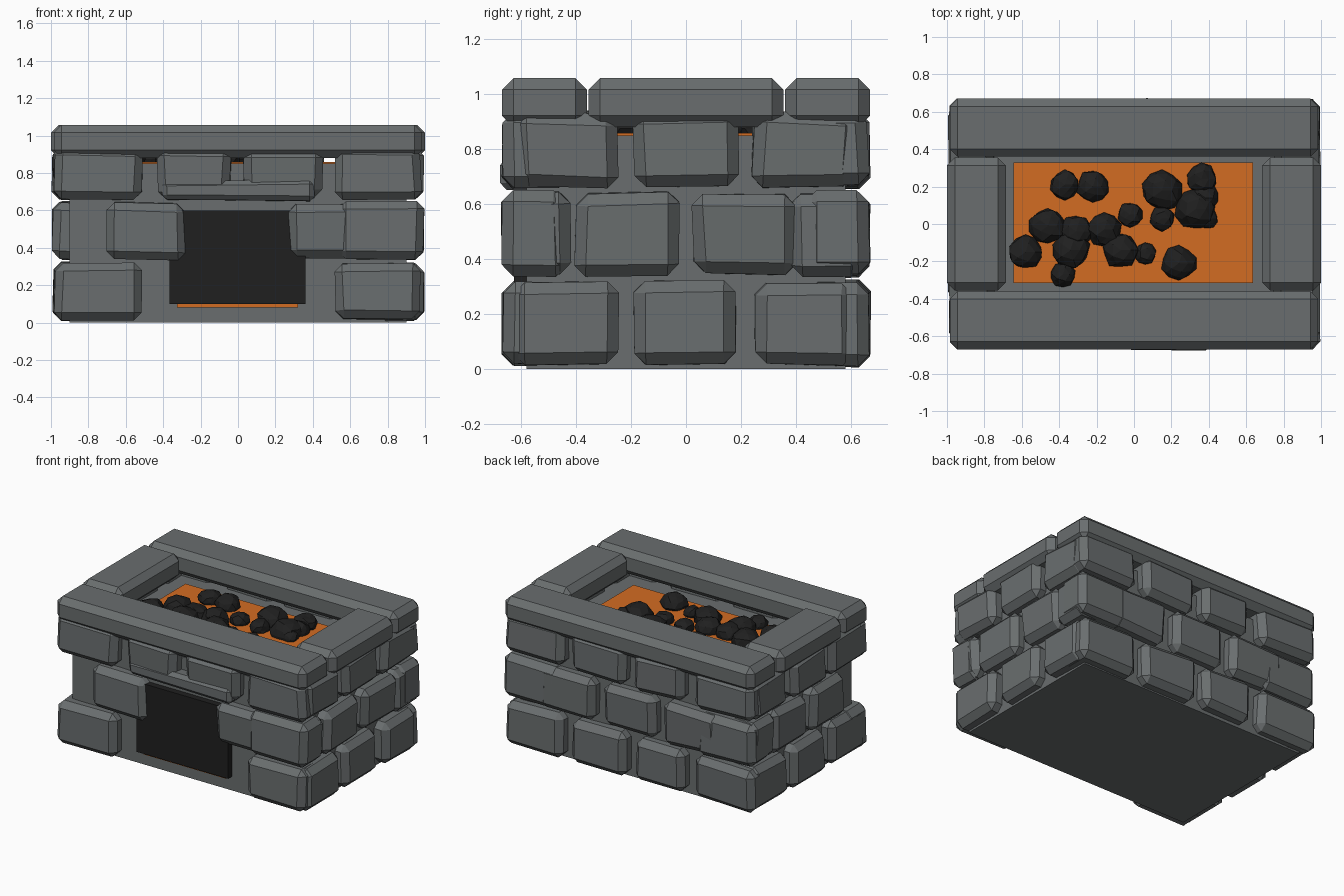
import bpy, bmesh, random
from mathutils import Vector

if "Cube" in bpy.data.objects:
    bpy.data.objects.remove(bpy.data.objects["Cube"])

random.seed(7)


def material(name, rgb):
    m = bpy.data.materials.new(name)
    m.diffuse_color = (*rgb, 1)
    m.use_nodes = True
    m.node_tree.nodes["Principled BSDF"].inputs["Base Color"].default_value = m.diffuse_color
    return m


STONE = material("grey_stone", (0.142, 0.155, 0.158))
EMBER = material("ember_orange", (0.65, 0.15, 0.016))
COAL = material("coal_black", (0.014, 0.014, 0.014))


def finish(bm, name, mat):
    me = bpy.data.meshes.new(name)
    bm.to_mesh(me)
    bm.free()
    me.materials.append(mat)
    ob = bpy.data.objects.new(name, me)
    bpy.context.collection.objects.link(ob)
    return ob


def block(name, x, y, z, mat=STONE, bevel=0.0, jitter=0.0):
    """Box from (min, max) ranges; corners drift inwards, then edges are chamfered."""
    bm = bmesh.new()
    bmesh.ops.create_cube(bm, size=1)
    for v in bm.verts:
        for i, (lo, hi) in enumerate((x, y, z)):
            drift = random.uniform(0, jitter)
            v.co[i] = lo + drift if v.co[i] < 0 else hi - drift
    if bevel:
        bmesh.ops.bevel(bm, geom=bm.edges[:], offset=bevel, segments=1,
                        profile=0.5, affect='EDGES')
    return finish(bm, name, mat)


# solid core
block("core", (-0.9, 0.9), (-0.58, 0.58), (0, 0.85))

# stone courses: ranges along the wall for each row
ROWS = ((0.005, 0.33), (0.33, 0.652), (0.65, 0.945))
LONG = [(-0.99, -0.5), (-0.44, -0.03), (0.02, 0.465), (0.51, 0.99)]
LONG_MID = [(-1.0, -0.53), (-0.71, -0.265), (-0.22, 0.22), (0.265, 0.71), (0.53, 1.0)]
SHORT = [(-0.63, -0.235), (-0.2, 0.2), (0.235, 0.63)]
SHORT_MID = [(-0.65, -0.41), (-0.41, -0.015), (0.015, 0.41), (0.37, 0.65)]
FRONT = [[LONG[0], LONG[3]], [LONG_MID[1], LONG_MID[3], LONG_MID[4]], LONG]
BACK = [LONG, LONG_MID, LONG]
RIGHT = [SHORT, SHORT_MID, SHORT]
LEFT = [SHORT, SHORT_MID[1:], SHORT]     # front corner stone is missing

for row, z in enumerate(ROWS):
    for side, wall, s in (("front", FRONT, -1), ("back", BACK, 1)):
        for r in wall[row]:
            y = sorted((s * 0.42, s * 0.675))
            block(f"{side}_stone", r, y, z, bevel=0.042, jitter=0.022)
    for side, wall, s in (("left", LEFT, -1), ("right", RIGHT, 1)):
        for r in wall[row]:
            x = sorted((s * 0.74, s * 1.0))
            block(f"{side}_stone", x, r, z, bevel=0.042, jitter=0.022)

# lintel above the fire mouth
block("lintel", (-0.41, 0.42), (-0.68, -0.5), (0.645, 0.77), bevel=0.025, jitter=0.015)

# fire mouth with glowing strip under it
block("fire_mouth", (-0.365, 0.36), (-0.625, -0.5), (0.1, 0.6), COAL)
block("mouth_glow", (-0.325, 0.32), (-0.6, -0.5), (0.082, 0.11), EMBER)

# rim caps
for s in (-1, 1):
    block("long_rim_cap", (-0.985, 0.985), sorted((s * 0.36, s * 0.67)), (0.88, 1.058), bevel=0.042)
    block("short_rim_cap", sorted((s * 0.685, s * 1.0)), (-0.355, 0.355), (0.88, 1.058), bevel=0.042)

# ember bed and coals
block("ember_bed", (-0.645, 0.635), (-0.315, 0.33), (0.83, 0.859), EMBER)
COALS = [(-.37, .21, .08), (-.22, .2, .09), (-.46, -.01, .1), (-.31, -.04, .09),
         (-.34, -.14, .105), (-.58, -.15, .095), (-.38, -.27, .07), (-.16, -.03, .095),
         (-.02, .05, .07), (-.07, -.14, .1), (.06, -.16, .06), (.15, .18, .11),
         (.15, .03, .07), (.36, .24, .085), (.33, .08, .115), (.38, .14, .08),
         (.24, -.21, .095), (.39, .03, .06)]
for cx, cy, r in COALS:
    bm = bmesh.new()
    bmesh.ops.create_icosphere(bm, subdivisions=2, radius=r)
    for v in bm.verts:
        v.co *= random.uniform(0.87, 1.06)
        v.co = Vector((cx, cy, 0.875)) + Vector((v.co.x, v.co.y, v.co.z * 0.8))
    finish(bm, "coal", COAL)
